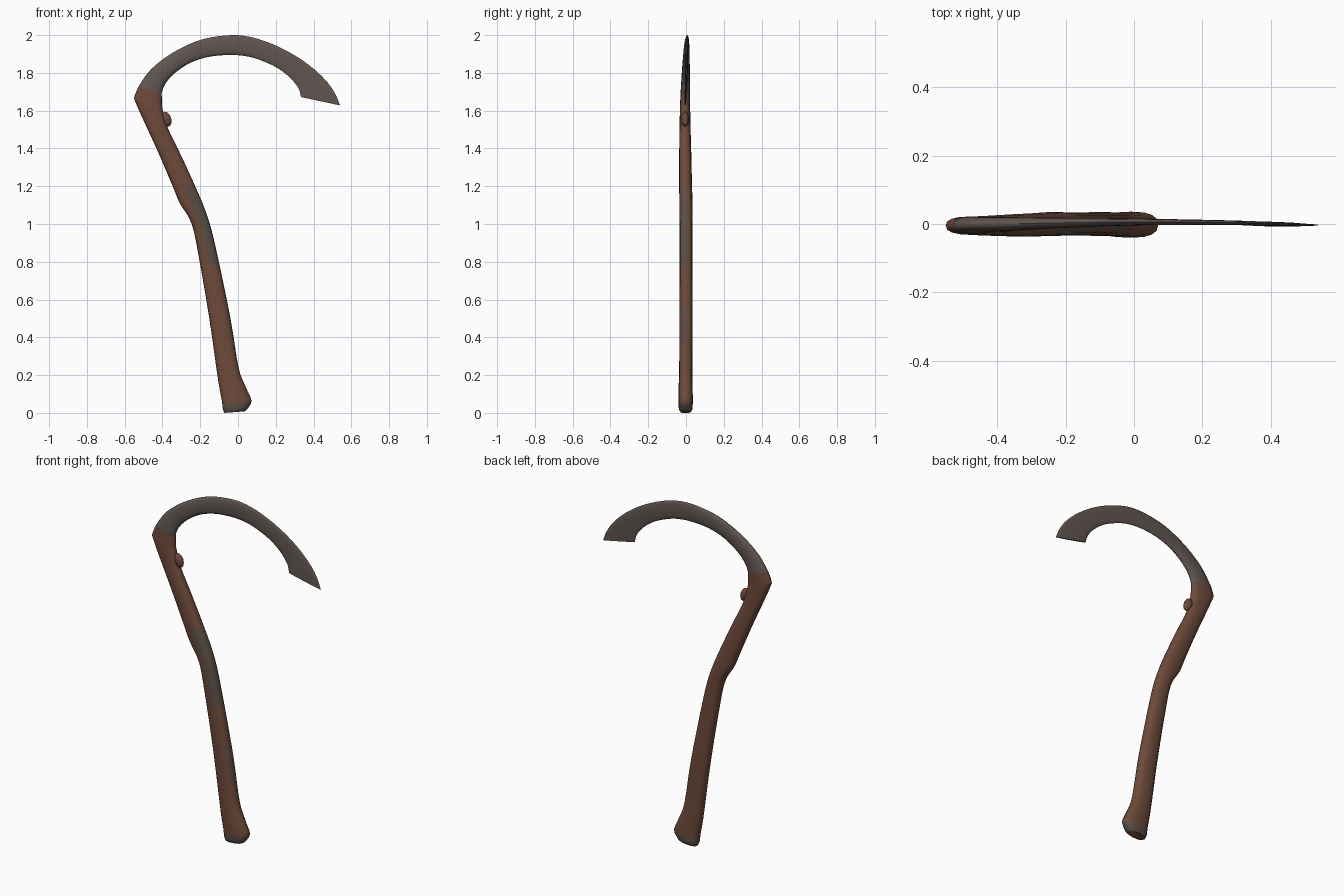
import bpy, bmesh, math
from mathutils import Vector

if "Cube" in bpy.data.objects:
    bpy.data.objects.remove(bpy.data.objects["Cube"])


def material(name, rgb):
    m = bpy.data.materials.new(name)
    m.diffuse_color = (*rgb, 1)
    m.use_nodes = True
    m.node_tree.nodes["Principled BSDF"].inputs["Base Color"].default_value = m.diffuse_color
    return m


brown = material("rusty brown", (0.155, 0.069, 0.042))
steel = material("dark steel", (0.118, 0.092, 0.083))
worn = material("worn grey brown", (0.105, 0.077, 0.064))


def refine(rows, steps):
    """Catmull-Rom interpolation of the station rows."""
    rows = [Vector(r) for r in rows]
    out = []
    for i in range(len(rows) - 1):
        b, c = rows[i], rows[i + 1]
        a = rows[i - 1] if i else b
        d = rows[i + 2] if i + 2 < len(rows) else c
        for k in range(steps):
            t = k / steps
            out.append(0.5 * (2 * b + (c - a) * t + (2 * a - 5 * b + 4 * c - d) * t * t
                              + (3 * b - a - 3 * c + d) * t ** 3))
    return out + [rows[-1]]


def loft(name, rows, steps, power, mats, rule, sides=16):
    """Each row: outer x, z, inner x, z, middle y, half thickness."""
    bm = bmesh.new()
    rings = []
    for ox, oz, ix, iz, y, h in refine(rows, steps):
        mid = Vector(((ox + ix) / 2, y, (oz + iz) / 2))
        half = Vector(((ix - ox) / 2, 0, (iz - oz) / 2))
        ring = []
        for j in range(sides):
            a = 2 * math.pi * j / sides
            c, s = math.cos(a), math.sin(a)
            c = math.copysign(abs(c) ** power, c)
            s = math.copysign(abs(s) ** power, s)
            ring.append(bm.verts.new(mid + half * c + Vector((0, h * s, 0))))
        rings.append(ring)
    for r, q in zip(rings, rings[1:]):
        for j in range(sides):
            k = (j + 1) % sides
            f = bm.faces.new((r[j], r[k], q[k], q[j]))
            f.material_index = rule(f.calc_center_median(), j / sides)
    bm.faces.new(rings[0])
    bm.faces.new(rings[-1])
    bmesh.ops.recalc_face_normals(bm, faces=bm.faces)
    return finish(name, bm, mats)


def finish(name, bm, mats):
    me = bpy.data.meshes.new(name)
    bm.to_mesh(me)
    bm.free()
    for m in mats:
        me.materials.append(m)
    ob = bpy.data.objects.new(name, me)
    bpy.context.collection.objects.link(ob)
    bpy.context.view_layer.objects.active = ob
    ob.select_set(True)
    bpy.ops.object.shade_smooth_by_angle(angle=math.radians(45))
    ob.select_set(False)
    return ob


# Curved wooden handle with flared foot
handle_rows = [
    (-.072, .000, .035, .008, -.002, .027),
    (-.080, .020, .052, .024, -.002, .036),
    (-.086, .065, .071, .066, -.002, .038),
    (-.100, .140, .040, .140, -.002, .037),
    (-.115, .240, .003, .240, -.001, .035),
    (-.152, .500, -.038, .490, 0, .035),
    (-.203, .800, -.095, .770, 0, .034),
    (-.245, 1.000, -.142, .975, 0, .034),
    (-.308, 1.110, -.180, 1.090, 0, .035),
    (-.350, 1.210, -.222, 1.190, -.002, .034),
    (-.425, 1.385, -.300, 1.360, -.004, .032),
    (-.487, 1.520, -.370, 1.505, -.005, .029),
    (-.543, 1.645, -.400, 1.610, -.005, .027),
    (-.548, 1.675, -.403, 1.650, -.004, .026),
    (-.528, 1.725, -.404, 1.695, -.003, .025)]


def handle_rule(p, a):
    if p.z < 0.05:
        return 1
    if 0.74 < a < 0.95 and 0.78 < p.z < 1.2:
        return 1
    return 1 if 0.86 < a < 0.98 and 0.36 < p.z < 0.55 else 0


loft("handle", handle_rows, 4, 0.8, [brown, worn], handle_rule)

# Hooked blade, thinning toward the blunt tip
blade_rows = [
    (-.528, 1.725, -.404, 1.695, -.003, .025),
    (-.475, 1.803, -.385, 1.742, -.002, .022),
    (-.400, 1.870, -.337, 1.797, 0, .020),
    (-.300, 1.932, -.255, 1.852, .002, .017),
    (-.180, 1.980, -.155, 1.885, .004, .014),
    (-.035, 2.000, -.035, 1.895, .006, .011),
    (.080, 1.987, .060, 1.885, .006, .009),
    (.200, 1.945, .140, 1.859, .005, .008),
    (.310, 1.887, .215, 1.822, .004, .007),
    (.405, 1.818, .278, 1.772, .002, .006),
    (.475, 1.748, .318, 1.722, .000, .006),
    (.517, 1.685, .330, 1.688, -.002, .005),
    (.540, 1.628, .333, 1.672, -.003, .004)]
loft("blade", blade_rows, 4, 0.9, [steel], lambda p, a: 0)

# Small knot inside the bend
bm = bmesh.new()
bmesh.ops.create_uvsphere(bm, u_segments=14, v_segments=8, radius=1)
for v in bm.verts:
    v.co = Vector((-.379 + v.co.x * .028, -.005 + v.co.y * .02, 1.555 + v.co.z * .038 - v.co.x * .012))
finish("knot", bm, [brown])
